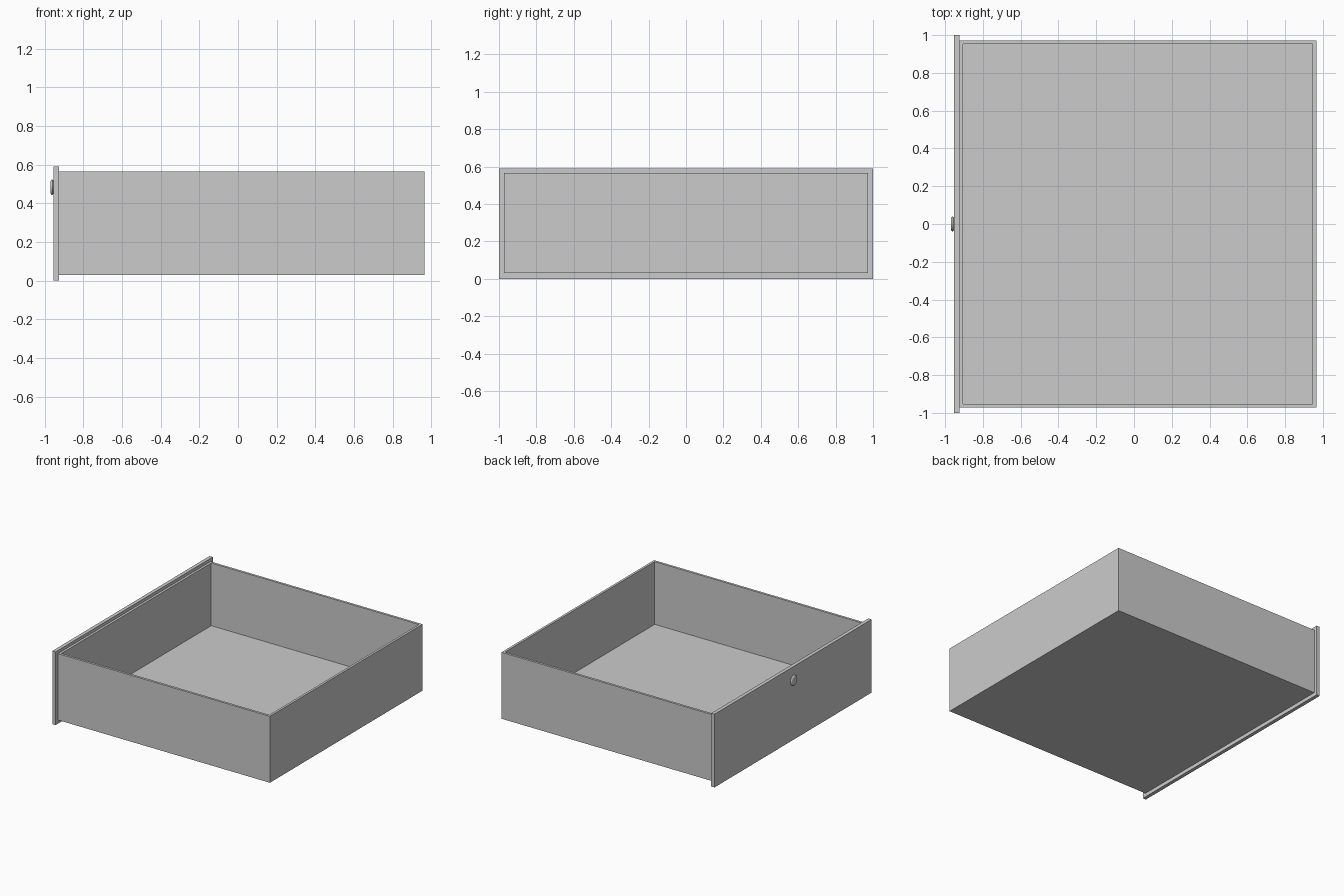
import bpy, bmesh
from math import radians
from mathutils import Matrix

cube = bpy.data.objects.get("Cube")
if cube:
    bpy.data.objects.remove(cube, do_unlink=True)

grey = bpy.data.materials.new("plain grey")
grey.use_nodes = True
tone = (0.6, 0.6, 0.6, 1)
grey.diffuse_color = tone
grey.node_tree.nodes["Principled BSDF"].inputs["Base Color"].default_value = tone


def add_object(name, bm):
    bmesh.ops.recalc_face_normals(bm, faces=bm.faces)
    mesh = bpy.data.meshes.new(name)
    bm.to_mesh(mesh)
    bm.free()
    mesh.materials.append(grey)
    obj = bpy.data.objects.new(name, mesh)
    bpy.context.collection.objects.link(obj)
    return obj


def box(bm, low, high):
    size = [h - l for l, h in zip(low, high)]
    middle = [(h + l) / 2 for l, h in zip(low, high)]
    matrix = Matrix.Translation(middle) @ Matrix.Diagonal((*size, 1))
    bmesh.ops.create_cube(bm, size=1, matrix=matrix)


# Open tray: the top face is inset for the rim, then pushed down to the floor
wall, bottom, top, floor = 0.027, 0.03, 0.565, 0.06
bm = bmesh.new()
box(bm, (-0.925, -0.972, bottom), (0.965, 0.972, top))
bm.normal_update()
lid = max(bm.faces, key=lambda f: f.calc_center_median().z)
bmesh.ops.inset_region(bm, faces=[lid], thickness=wall)
well = bmesh.ops.extrude_discrete_faces(bm, faces=[lid])["faces"][0]
bmesh.ops.translate(bm, verts=well.verts, vec=(0, 0, floor - top))
add_object("drawer_tray", bm)

# Face panel, overhanging the tray on every side
bm = bmesh.new()
box(bm, (-0.954, -1, 0), (-0.925, 1, 0.59))
add_object("face_panel", bm)

# Round pull, lathed about the x axis from a (reach, radius) profile
knob_z = 0.483
profile = [(-0.95, 0), (-0.95, 0.03), (-0.955, 0.036), (-0.959, 0.04),
           (-0.964, 0.039), (-0.968, 0.034), (-0.97, 0.026), (-0.968, 0.02), (-0.968, 0)]
bm = bmesh.new()
verts = [bm.verts.new((x, 0, knob_z + r)) for x, r in profile]
edges = [bm.edges.new(pair) for pair in zip(verts, verts[1:])]
bmesh.ops.spin(bm, geom=verts + edges, cent=(0, 0, knob_z), axis=(1, 0, 0),
               angle=radians(360), steps=32)
bmesh.ops.remove_doubles(bm, verts=bm.verts, dist=0.0001)
knob = add_object("knob", bm)
bpy.ops.object.select_all(action="DESELECT")
knob.select_set(True)
bpy.context.view_layer.objects.active = knob
bpy.ops.object.shade_smooth_by_angle(angle=radians(40))
